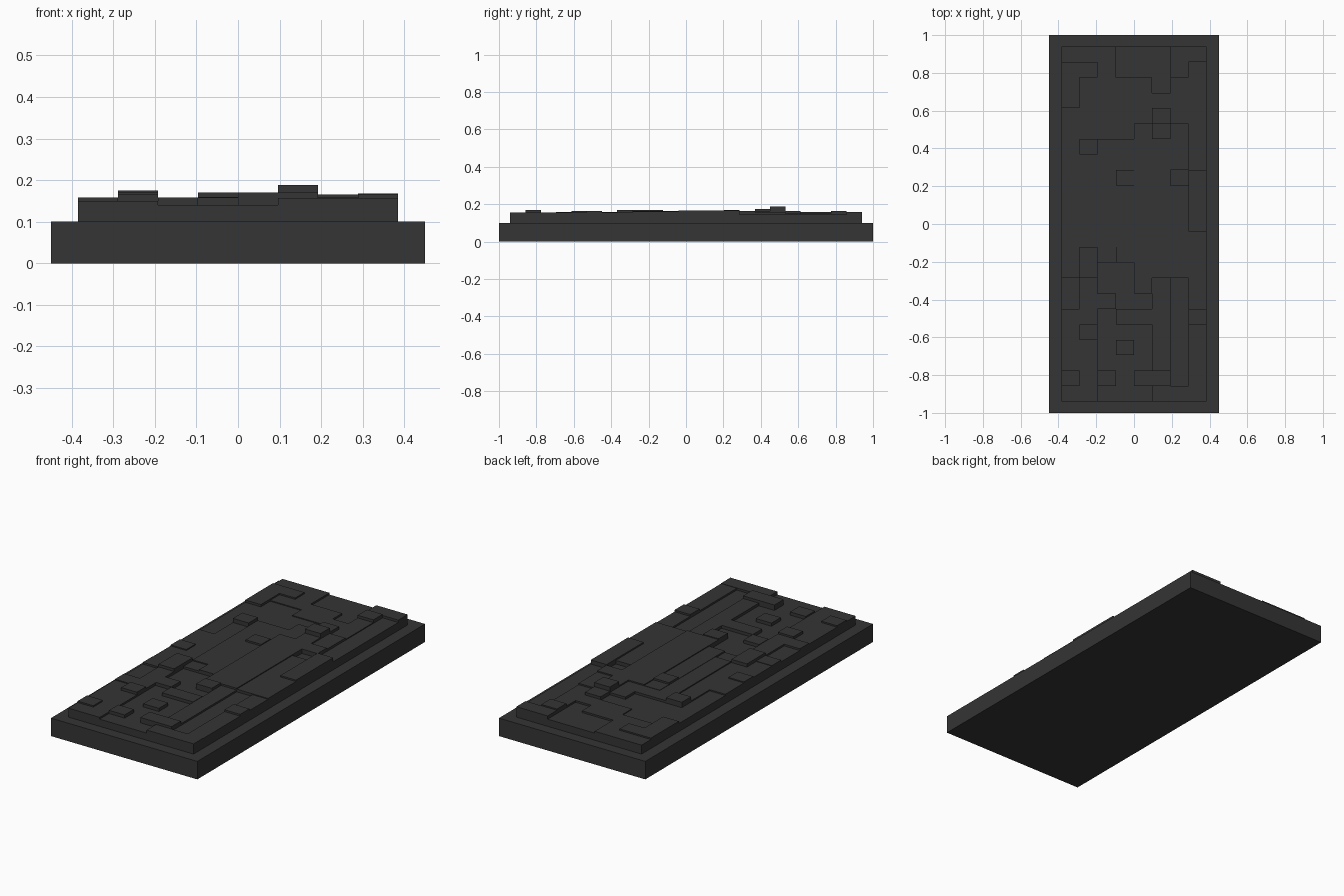
import bpy, bmesh

if "Cube" in bpy.data.objects:
    bpy.data.objects.remove(bpy.data.objects["Cube"])

COLS, ROWS = 8, 23
W, L, BASE_Z = 0.77, 1.88, 0.10
CW, RL = W / COLS, L / ROWS

mat = bpy.data.materials.new("charcoal")
mat.diffuse_color = (0.035, 0.035, 0.035, 1)
mat.use_nodes = True
mat.node_tree.nodes["Principled BSDF"].inputs["Base Color"].default_value = mat.diffuse_color


def finish(name, bm):
    bmesh.ops.recalc_face_normals(bm, faces=bm.faces)
    me = bpy.data.meshes.new(name)
    bm.to_mesh(me)
    bm.free()
    me.materials.append(mat)
    ob = bpy.data.objects.new(name, me)
    bpy.context.collection.objects.link(ob)
    return ob


# base slab
bm = bmesh.new()
bmesh.ops.create_cube(bm, size=1)
for v in bm.verts:
    v.co.x *= 0.9
    v.co.y *= 2.0
    v.co.z = (v.co.z + 0.5) * BASE_Z
finish("base_slab", bm)

# stepped relief: rectangles of cells painted with a top height
heights = {(c, r): 0.150 for c in range(COLS) for r in range(ROWS)}


def paint(z, *rects):
    for c0, c1, r0, r1 in rects:
        for c in range(c0, c1):
            for r in range(r0, r1):
                heights[c, r] = z


def blocks(z, *cells):
    paint(z, *[(c, c + 1, r, r + 1) for c, r in cells])


# back part: low recess, side channel and winding plateau
paint(0.140, (3, 5, 0, 2), (5, 6, 0, 3))
paint(0.145, (7, 8, 1, 8), (1, 3, 3, 4), (0, 5, 4, 5), (0, 4, 5, 6), (0, 1, 6, 9))
paint(0.158, (6, 8, 0, 1), (0, 2, 1, 2), (0, 1, 2, 4))
# middle part: long parallel ridges
paint(0.158, (1, 4, 6, 7), (2, 3, 7, 13), (4, 5, 5, 7), (6, 7, 5, 7))
paint(0.152, (1, 2, 7, 13), (0, 1, 9, 14), (2, 3, 13, 14))
paint(0.160, (3, 4, 7, 14), (6, 7, 9, 15), (7, 8, 12, 15))
paint(0.165, (4, 5, 7, 15), (5, 6, 6, 15))
paint(0.168, (7, 8, 8, 12))
# front part: sunken court and stepped sides
paint(0.140, (2, 5, 15, 23), (2, 4, 14, 16))
paint(0.155, (0, 2, 14, 18), (5, 6, 15, 22), (7, 8, 15, 22))
paint(0.145, (0, 1, 15, 17), (6, 7, 15, 22))
paint(0.157, (3, 5, 17, 18), (5, 8, 22, 23))
# single raised and sunken cells
blocks(0.140, (6, 8))
blocks(0.158, (0, 11), (2, 16), (3, 19), (0, 21), (2, 21))
blocks(0.165, (6, 1), (5, 4), (6, 7), (1, 18), (7, 17))
blocks(0.170, (3, 8), (1, 13), (1, 14), (4, 15), (4, 21), (5, 21))
blocks(0.175, (1, 6))
blocks(0.188, (5, 5))

bm = bmesh.new()


def quad(*pts):
    bm.faces.new([bm.verts.new(p) for p in pts])


def wall(a, b, z0, z1):
    if z0 != z1:
        quad((*a, z0), (*b, z0), (*b, z1), (*a, z1))


def corner(c, r):
    return (-W / 2 + c * CW, L / 2 - r * RL)


def height(c, r):
    return heights.get((c, r), BASE_Z)


# cell tops, then walls only where neighbouring heights differ
for (c, r), z in heights.items():
    quad(*[(*corner(c + i, r + j), z) for i, j in ((0, 1), (1, 1), (1, 0), (0, 0))])
for c in range(COLS + 1):
    for r in range(ROWS):
        lo, hi = height(c - 1, r), height(c, r)
        d = 1 if lo < hi else -1
        pts = (corner(c, r), corner(c, r + 1))[::d]
        wall(*pts, min(lo, hi), max(lo, hi))
for c in range(COLS):
    for r in range(ROWS + 1):
        back, front = height(c, r - 1), height(c, r)
        d = -1 if front > back else 1
        pts = (corner(c, r), corner(c + 1, r))[::d]
        wall(*pts, min(back, front), max(back, front))

# keep explicit outward winding; drop the inner seams on level ground
me = bpy.data.meshes.new("surface_relief")
bmesh.ops.remove_doubles(bm, verts=bm.verts, dist=1e-5)
bmesh.ops.dissolve_limit(bm, angle_limit=0.01, verts=bm.verts, edges=bm.edges)
bm.to_mesh(me)
bm.free()
me.materials.append(mat)
bpy.context.collection.objects.link(bpy.data.objects.new("surface_relief", me))
